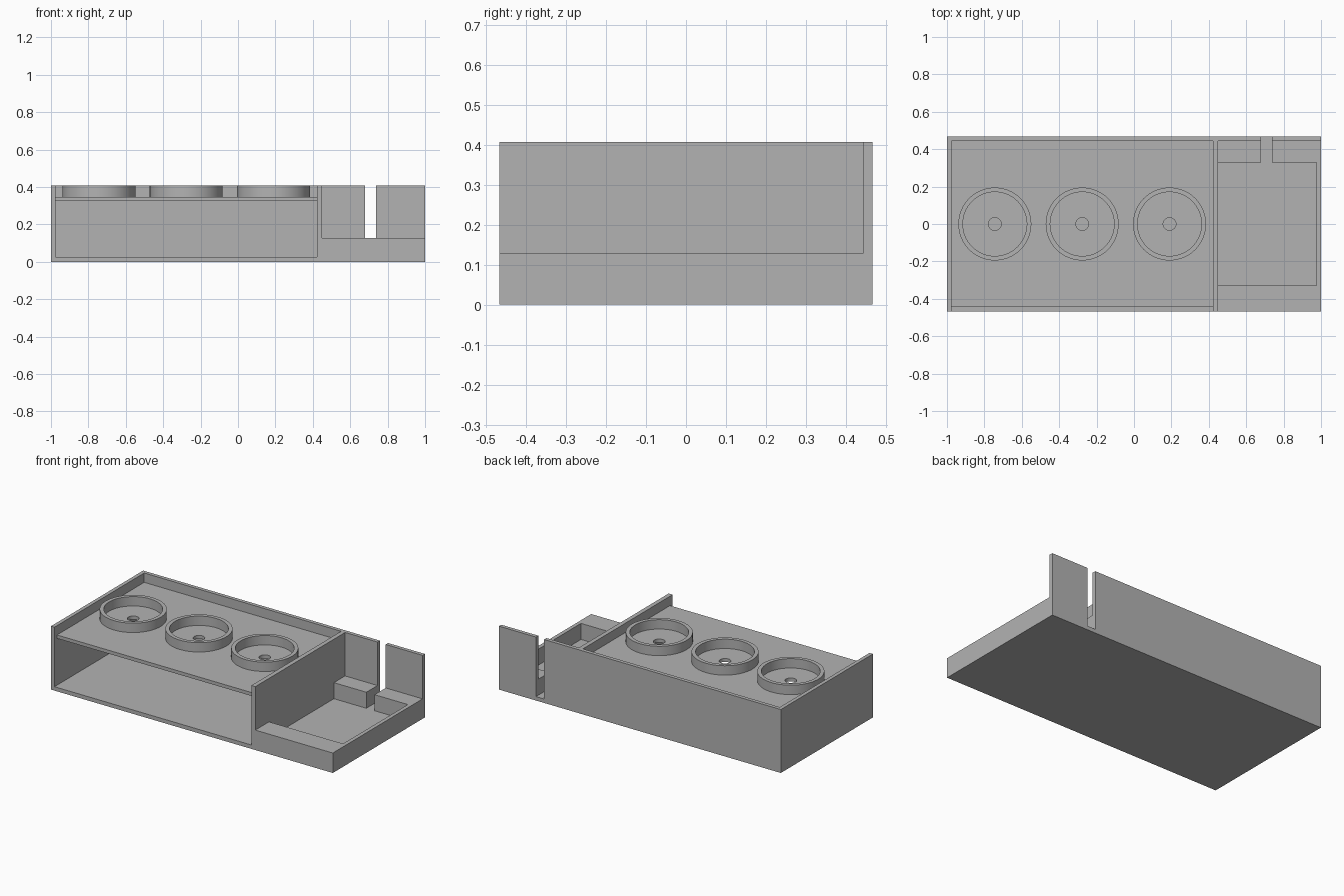
import bpy
import bmesh
import math
from mathutils import Matrix, Vector

cube = bpy.data.objects.get("Cube")
if cube:
    bpy.data.objects.remove(cube, do_unlink=True)

HALF_Y, TOP, FLOOR, WALL = 0.467, 0.407, 0.025, 0.024
LEDGE = 0.128                       # height of the low side tray
DECK_LOW, DECK_TOP = 0.325, 0.347
DIV_A, DIV_B = 0.422, 0.45          # divider faces
BACK_IN = HALF_Y - WALL
RING_XS = (-0.744, -0.277, 0.19)

grey = bpy.data.materials.new("plain grey")
grey.use_nodes = True
colour = (0.45, 0.45, 0.45, 1)
grey.diffuse_color = colour
grey.node_tree.nodes["Principled BSDF"].inputs["Base Color"].default_value = colour


def make_object(name, bm):
    bmesh.ops.recalc_face_normals(bm, faces=bm.faces)
    mesh = bpy.data.meshes.new(name)
    bm.to_mesh(mesh)
    bm.free()
    mesh.materials.append(grey)
    obj = bpy.data.objects.new(name, mesh)
    bpy.context.collection.objects.link(obj)
    return obj


def box(name, low, high):
    low, high = Vector(low), Vector(high)
    bm = bmesh.new()
    place = Matrix.Translation((low + high) / 2) @ Matrix.Diagonal((*(high - low), 1))
    bmesh.ops.create_cube(bm, size=1, matrix=place)
    return make_object(name, bm)


def cylinder(name, x, radius, low, high):
    bm = bmesh.new()
    bmesh.ops.create_cone(bm, cap_ends=True, segments=48, radius1=radius, radius2=radius,
                          depth=high - low, matrix=Matrix.Translation((x, 0, (low + high) / 2)))
    return make_object(name, bm)


def activate(obj):
    bpy.ops.object.select_all(action='DESELECT')
    obj.select_set(True)
    bpy.context.view_layer.objects.active = obj


def cut(obj, cutter):
    cutter.hide_render = True
    mod = obj.modifiers.new("cut", 'BOOLEAN')
    mod.operation, mod.solver, mod.object = 'DIFFERENCE', 'EXACT', cutter
    activate(obj)
    bpy.ops.object.modifier_apply(modifier=mod.name)
    bpy.data.objects.remove(cutter, do_unlink=True)


def smooth(obj):
    activate(obj)
    bpy.ops.object.shade_smooth_by_angle(angle=math.radians(30))


# Case: one block with the compartment, low tray, pocket and cable slot cut out
case = box("case", (-1, -HALF_Y, 0), (1, HALF_Y, TOP))
cut(case, box("compartment_cutter", (WALL - 1, -1, FLOOR), (DIV_A, BACK_IN, 1)))
cut(case, box("tray_cutter", (DIV_B, -1, LEDGE), (2, BACK_IN, 1)))
cut(case, box("pocket_cutter", (DIV_B, -0.328, FLOOR), (0.975, 0.33, 0.3)))
cut(case, box("slot_cutter", (0.68, 0.2, FLOOR), (0.738, 1, 1)))

# Deck: thin shelf set back from the front, with a small hole inside each ring
deck = box("deck", (WALL - 1, -0.441, DECK_LOW), (DIV_A, BACK_IN, DECK_TOP))
for x in RING_XS:
    cut(deck, cylinder("hole_cutter", x, 0.034, 0.3, 0.4))
smooth(deck)

# Cup rings: a rectangular profile spun around each centre
for i, x in enumerate(RING_XS):
    bm = bmesh.new()
    profile = [(0.195, DECK_TOP), (0.195, TOP), (0.171, TOP), (0.171, DECK_TOP)]
    verts = [bm.verts.new((x + r, 0, z)) for r, z in profile]
    edges = [bm.edges.new((verts[k], verts[k - 1])) for k in range(len(verts))]
    bmesh.ops.spin(bm, geom=verts + edges, cent=(x, 0, 0), axis=(0, 0, 1),
                   angle=math.tau, steps=64, use_merge=False)
    bmesh.ops.remove_doubles(bm, verts=bm.verts, dist=0.0001)
    smooth(make_object(f"cup_ring_{i + 1}", bm))
